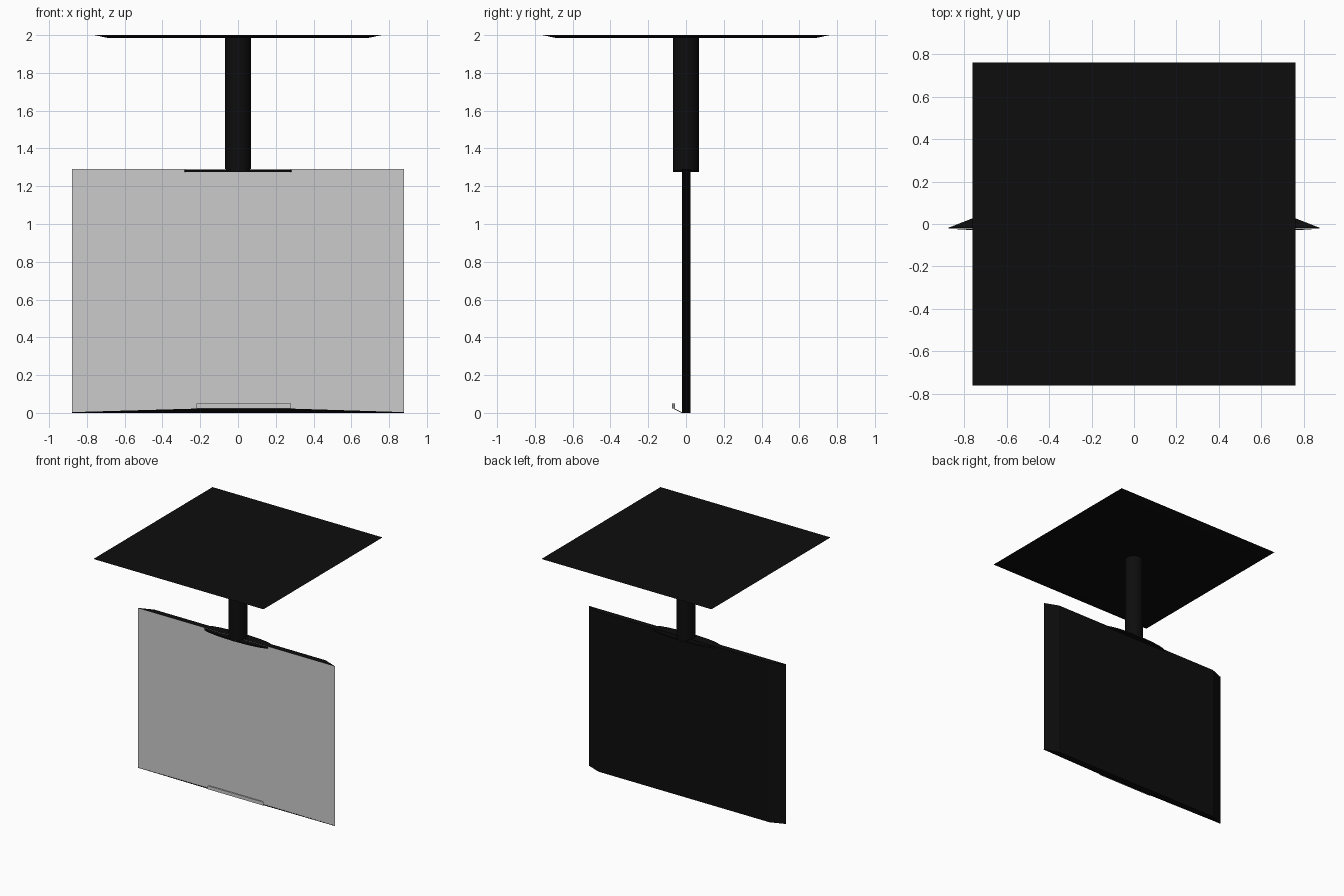
import bpy, bmesh, math

if "Cube" in bpy.data.objects:
    bpy.data.objects.remove(bpy.data.objects["Cube"])

black = bpy.data.materials.new("black_finish")
black.diffuse_color = (0.004, 0.004, 0.004, 1)
black.use_nodes = True
black.node_tree.nodes["Principled BSDF"].inputs["Base Color"].default_value = black.diffuse_color


def loft(name, rings, mat=None, closed=True):
    """Skin a stack of matching rings and cap both ends."""
    bm = bmesh.new()
    loops = [[bm.verts.new(p) for p in ring] for ring in rings]
    n = len(loops[0])
    for a, b in zip(loops, loops[1:]):
        for i in range(n):
            j = (i + 1) % n
            bm.faces.new((a[i], a[j], b[j], b[i]))
    if len(loops) > 1:
        bm.faces.new(loops[0])
    bm.faces.new(loops[-1])
    if len(loops) > 1:
        bmesh.ops.recalc_face_normals(bm, faces=bm.faces)
    me = bpy.data.meshes.new(name)
    bm.to_mesh(me)
    bm.free()
    ob = bpy.data.objects.new(name, me)
    bpy.context.collection.objects.link(ob)
    if mat:
        me.materials.append(mat)
    return ob


def slab(name, outline, z0, z1, mat=None):
    return loft(name, [[(x, y, z) for x, y in outline] for z in (z0, z1)], mat)


def square(r, z):
    return [(-r, -r, z), (r, -r, z), (r, r, z), (-r, r, z)]


# ceiling plate with a chamfered underside
loft("ceiling_plate", [square(0.69, 1.985), square(0.76, 2.0)], black)

# round drop pole
bpy.ops.mesh.primitive_cylinder_add(vertices=32, radius=0.068, depth=0.715,
                                    location=(0, 0, 1.6325))
pole = bpy.context.object
pole.name = "ceiling_pole"
pole.data.materials.append(black)
bpy.ops.object.shade_smooth_by_angle(angle=math.radians(40))

# display housing, tapering towards the back
slab("display_housing", [(-0.88, -0.02), (0.88, -0.02), (0.765, 0.025), (-0.765, 0.025)],
     0, 1.29, black)

# screen sheet covering the whole front
loft("screen", [[(-0.88, -0.0215, 0.001), (0.88, -0.0215, 0.001),
                 (0.88, -0.0215, 1.29), (-0.88, -0.0215, 1.29)]])

# lens-shaped mounting collar at the pole foot
half = [(0.285 * math.cos(t), -0.02 - 0.045 * math.sin(t))
        for t in (math.pi * i / 12 for i in range(13))]
slab("mounting_collar", half + [(x, -y) for x, y in reversed(half)], 1.275, 1.287, black)

# pen ledge sweeping out along the bottom edge
edge = [(-0.88, -0.022, 0), (-0.21, -0.06, 0.019), (0.27, -0.06, 0.019), (0.88, -0.022, 0)]
loft("pen_ledge", [edge, [(x, y, z + 0.004) for x, y, z in edge]], black)

# small upright lip on the ledge
slab("ledge_lip", [(-0.22, -0.073), (0.28, -0.073), (0.265, -0.058), (-0.205, -0.058)],
     0.023, 0.05)
